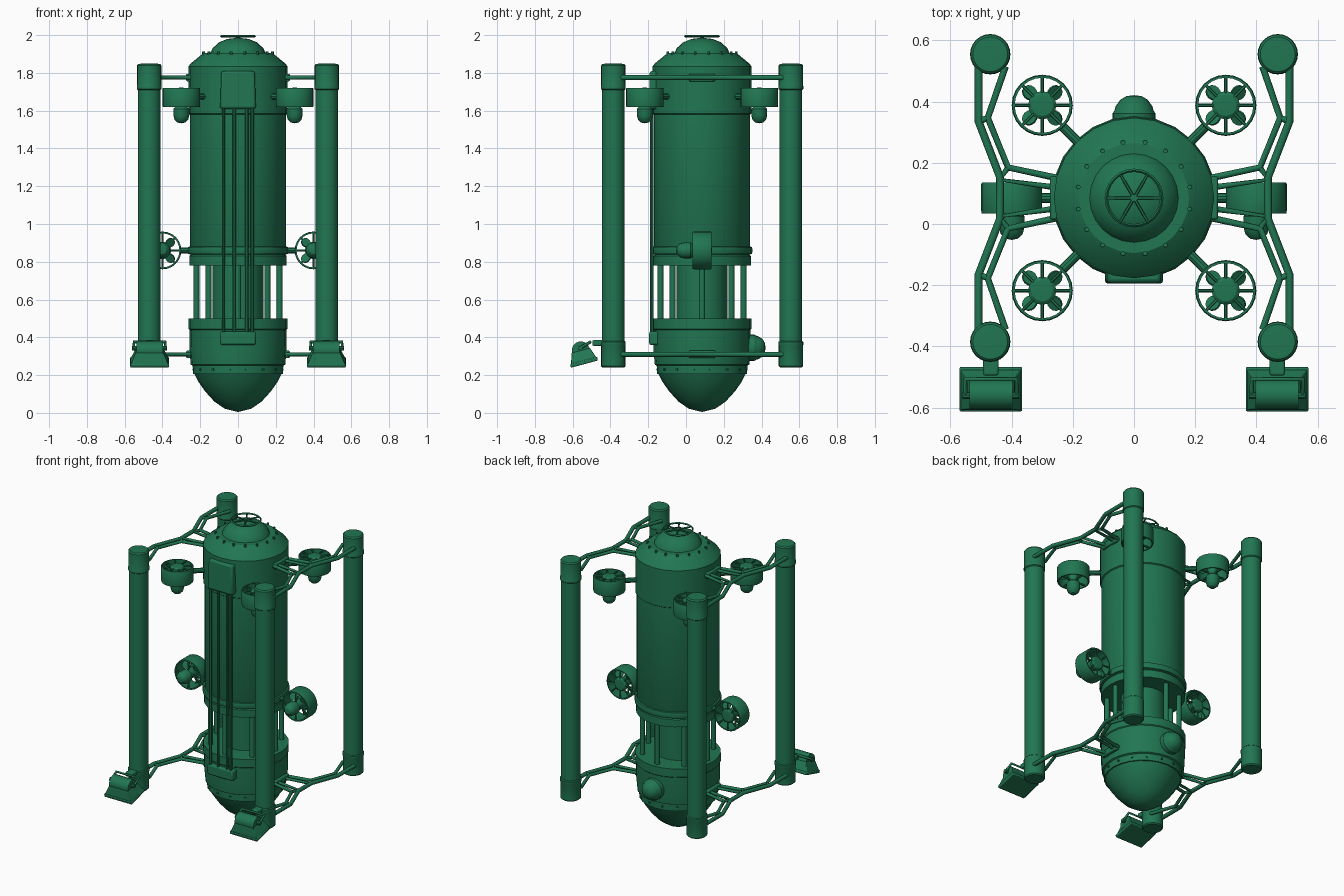
import bpy, bmesh
from math import sin, cos, pi, radians
from mathutils import Vector, Matrix

if "Cube" in bpy.data.objects:
    bpy.data.objects.remove(bpy.data.objects["Cube"])

YC = 0.085  # hull axis sits slightly behind the origin
green = bpy.data.materials.new("green_paint")
green.diffuse_color = (0.015, 0.18, 0.085, 1)
green.use_nodes = True
green.node_tree.nodes["Principled BSDF"].inputs["Base Color"].default_value = green.diffuse_color


def finish(name, bm, mat=Matrix(), bevel=0, angle=32):
    bmesh.ops.remove_doubles(bm, verts=bm.verts, dist=1e-5)
    bmesh.ops.recalc_face_normals(bm, faces=bm.faces)
    me = bpy.data.meshes.new(name)
    bm.to_mesh(me)
    bm.free()
    ob = bpy.data.objects.new(name, me)
    bpy.context.collection.objects.link(ob)
    ob.matrix_world = mat
    me.materials.append(green)
    if bevel:
        m = ob.modifiers.new("bevel", 'BEVEL')
        m.width, m.segments = bevel, 2
    bpy.ops.object.select_all(action='DESELECT')
    ob.select_set(True)
    bpy.context.view_layer.objects.active = ob
    bpy.ops.object.shade_smooth_by_angle(angle=radians(angle))
    return ob


def lathe(name, prof, mat=Matrix(), seg=24, closed=False):
    bm = bmesh.new()
    rings = [[bm.verts.new((r * cos(2 * pi * i / seg), r * sin(2 * pi * i / seg), z)) for i in range(seg)]
             for r, z in prof]
    pairs = list(zip(rings, rings[1:])) + ([(rings[-1], rings[0])] if closed else [])
    for a, b in pairs:
        for i in range(seg):
            j = (i + 1) % seg
            bm.faces.new((a[i], a[j], b[j], b[i]))
    return finish(name, bm, mat)


def rod(name, p, q, r, seg=10, mat=Matrix()):
    p, q = Vector(p), Vector(q)
    d = q - p
    m = mat @ Matrix.Translation(p) @ d.to_track_quat('Z', 'Y').to_matrix().to_4x4()
    return lathe(name, [(0, 0), (r, 0), (r, d.length), (0, d.length)], m, seg)


def block(name, size, mat, taper=1.0, bevel=0.006):
    bm = bmesh.new()
    bmesh.ops.create_cube(bm, size=1)
    for v in bm.verts:
        k = taper if v.co.z > 0 else 1
        v.co = Vector((v.co.x * size[0] * k, v.co.y * size[1] * k, v.co.z * size[2]))
    return finish(name, bm, mat, bevel)


def pipe(name, pts, r, mat=Matrix()):
    cu = bpy.data.curves.new(name, 'CURVE')
    cu.dimensions, cu.bevel_depth, cu.bevel_resolution, cu.use_fill_caps = '3D', r, 2, True
    sp = cu.splines.new('POLY')
    sp.points.add(len(pts) - 1)
    for s, p in zip(sp.points, pts):
        s.co = (*p, 1)
    ob = bpy.data.objects.new(name, cu)
    bpy.context.collection.objects.link(ob)
    ob.matrix_world = mat
    cu.materials.append(green)


T = Matrix.Translation
axis = T((0, YC, 0))

# Hull: lower pod, core, main body, head
lathe("lower_pod", [(0, .005), (.07, .022), (.125, .06), (.175, .115), (.21, .165), (.23, .205), (.238, .205),
                    (.24, .25), (.25, .255), (.256, .32), (.257, .44), (.262, .445), (.262, .5), (0, .5)], axis)
lathe("core_cylinder", [(.135, .49), (.135, .79)], axis)
lathe("main_body", [(0, .78), (.258, .78), (.258, .83), (.25, .84), (.255, .85), (.255, 1.58), (.262, 1.585),
                    (.262, 1.835), (.25, 1.85), (.195, 1.895), (.18, 1.905), (.145, 1.905), (.135, 1.93),
                    (.1, 1.962), (.055, 1.98), (0, 1.986)], axis)
lathe("hull_collar", [(.25, .838), (.264, .842), (.268, .86), (.264, .878), (.25, .882)], axis)
for i in range(8):
    a = i * pi / 4
    x, y = .22 * cos(a), .22 * sin(a)
    rod("support_rod", (x, y, .49), (x, y, .79), .016, 12, axis)
for i in range(16):
    a = (i + .5) * pi / 8
    rod("head_bolt", (.185 * cos(a), .185 * sin(a), 1.89), (.185 * cos(a), .185 * sin(a), 1.912), .008, 6, axis)
    rod("pod_bolt", (.23 * cos(a), .23 * sin(a), .23), (.245 * cos(a), .245 * sin(a), .23), .007, 6, axis)

# Hatch wheel
lathe("hatch_wheel", [(.085, 1.994), (.09, 1.988), (.096, 1.994), (.09, 2.0)], axis, 24, True)
rod("hatch_hub", (0, 0, 1.97), (0, 0, 1.999), .012, 10, axis)
for i in range(6):
    a = i * pi / 3
    rod("hatch_spoke", (0, 0, 1.994), (.09 * cos(a), .09 * sin(a), 1.994), .005, 6, axis)

# Front fairing with cables running down to the lower box
block("front_fairing", (.19, .09, .2), T((0, -.15, 1.71)), .93, .012)
block("cable_box", (.19, .08, .07), T((0, -.155, .395)), 1, .01)
for x in (-.077, -.02, .047, .075):
    rod("front_cable", (x, -.182, .41), (x, -.182, 1.63), .009, 8)

# Rear sensor dome
back = T((0, .3, .345)) @ Matrix.Rotation(-pi / 2, 4, 'X')
lathe("rear_sensor", [(.07, 0), (.07, .062), (.064, .07), (.06, .085), (.045, .106), (.025, .118), (0, .121)], back, 20)


def thruster(name, mat):
    lathe(name + "_duct", [(.09, -.05), (.098, -.05), (.1, -.04), (.1, .045), (.097, .05), (.09, .05)], mat, 24, True)
    lathe(name + "_motor", [(0, -.137), (.02, -.133), (.036, -.118), (.042, -.095), (.042, -.06), (.032, -.05),
                            (.032, .02), (.046, .025), (.046, .042), (.035, .05), (0, .052)], mat, 16)
    for i in range(8):
        a = i * pi / 4
        rod(name + "_spoke", (.03 * cos(a), .03 * sin(a), .042), (.094 * cos(a), .094 * sin(a), .042), .005, 6, mat)
    for i in range(4):
        m = mat @ Matrix.Rotation((i + .5) * pi / 2, 4, 'Z') @ T((.058, 0, -.005)) @ Matrix.Rotation(.6, 4, 'X')
        lathe(name + "_blade", [(0, -.004), (.026, -.004), (.026, .004), (0, .004)], m, 12)
        b = mat @ Matrix.Rotation(i * pi / 2, 4, 'Z')
        rod(name + "_stay", (.03, 0, -.042), (.094, 0, -.042), .006, 6, b)


for sx in (-1, 1):
    # Vertical thrusters on diagonal arms
    for sy in (-1, 1):
        thruster("lift_thruster", T((sx * .3, YC + sy * .303, 1.67)))
        rod("lift_arm", (sx * .17, sy * .17, 1.675), (sx * .235, sy * .235, 1.675), .016, 10, axis)
    # Horizontal side thruster
    thruster("side_thruster", T((sx * .4, YC, .86)) @ Matrix.Rotation(-pi / 2, 4, 'X'))
    rod("side_arm", (sx * .25, YC, .86), (sx * .305, YC, .86), .016)

    # Skid tubes with end caps
    for sy in (-1, 1):
        lathe("skid_tube", [(0, .24), (.057, .24), (.064, .247), (.064, .355), (.066, .36), (.066, .375), (.06, .38),
                            (.06, 1.71), (.066, 1.715), (.066, 1.73), (.064, 1.735), (.064, 1.84), (.057, 1.848),
                            (0, 1.85)], T((sx * .47, YC + sy * .47, 0)))

    # Open frames joining the tubes to the hull
    for z in (.31, 1.775):
        m = T((0, YC, z)) @ Matrix.Diagonal((sx, 1, 1, 1))
        pipe("frame_outer_rail", [(.508, -.46, 0), (.508, -.25, 0), (.438, -.068, 0), (.438, .068, 0),
                                  (.508, .25, 0), (.508, .46, 0)], .013, m)
        block("hull_pad", (.025, .14, .04), T((sx * .262, YC, z)))
        for sy in (-1, 1):
            pipe("frame_inner_rail", [(.42, sy * .43, 0), (.478, sy * .262, 0), (.412, sy * .1, 0),
                                      (.25, sy * .065, 0)], .011, m)
            pipe("frame_cross_strut", [(.508, sy * .25, 0), (.478, sy * .262, 0)], .01, m)
            pipe("frame_hull_strut", [(.412, sy * .1, 0), (.438, sy * .06, 0), (.26, sy * .035, 0)], .01, m)

    # Flood lights on the front tubes
    base = T((sx * .468, -.54, .268)) @ Matrix.Rotation(radians(15), 4, 'X')
    block("light_rim", (.205, .148, .02), base, 1, .005)
    block("light_shade", (.2, .14, .06), base @ T((0, 0, .035)), .72, .004)
    rod("light_body", (-.07, 0, .065), (.07, 0, .065), .048, 16, base)
    rod("light_pivot", (-.092, 0, .078), (.092, 0, .078), .012, 10, base)
    pipe("light_bracket", [(-.083, 0, .078), (-.083, .06, .095), (.083, .06, .095), (.083, 0, .078)], .008, base)
    block("light_mount", (.05, .07, .03), T((sx * .468, -.46, .37)))
